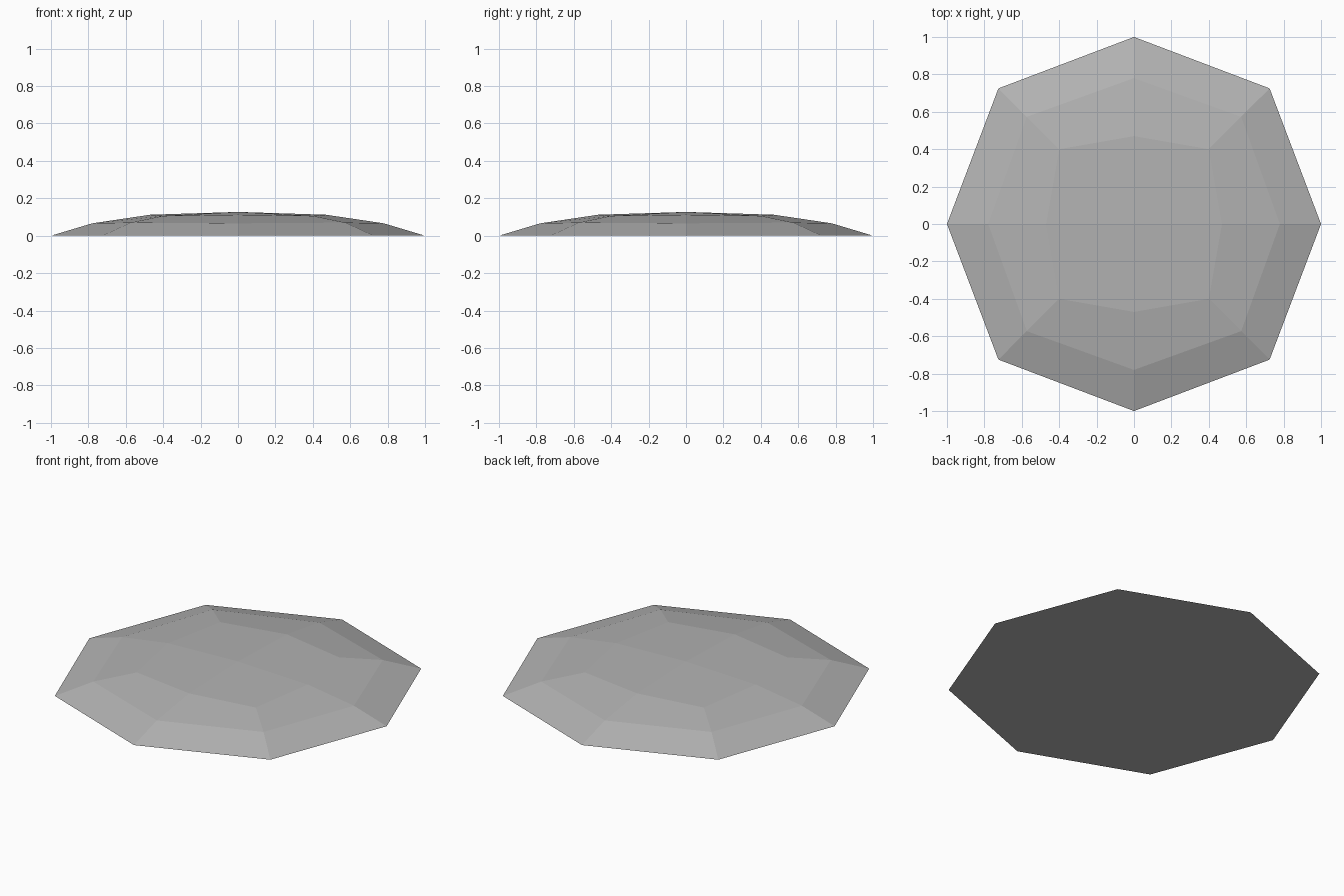
import bpy, bmesh

# Remove the default cube
cube = bpy.data.objects.get("Cube")
if cube:
    bpy.data.objects.remove(cube, do_unlink=True)

# Single matte grey
grey = bpy.data.materials.new("grey")
grey.use_nodes = True
colour = (0.45, 0.45, 0.45, 1)
grey.diffuse_color = colour
grey.node_tree.nodes["Principled BSDF"].inputs["Base Color"].default_value = colour

# Octagonal rings: reach along the axes, reach at the corners, axis height, corner height
RINGS = [(1.0, 0.725, 0.0, 0.0),
         (0.78, 0.573, 0.066, 0.07),
         (0.47, 0.40, 0.112, 0.106)]
DIRECTIONS = [(1, 0), (1, 1), (0, 1), (-1, 1), (-1, 0), (-1, -1), (0, -1), (1, -1)]

bm = bmesh.new()


def add_ring(axis, corner, axis_z, corner_z):
    ring = []
    for dx, dy in DIRECTIONS:
        diagonal = dx and dy
        r, z = (corner, corner_z) if diagonal else (axis, axis_z)
        ring.append(bm.verts.new((dx * r, dy * r, z)))
    return ring


rings = [add_ring(*r) for r in RINGS]

# Sloping bands between the rings
for low, high in zip(rings, rings[1:]):
    for i in range(8):
        j = (i + 1) % 8
        bm.faces.new((low[i], low[j], high[j], high[i]))

# Four-panel crown and flat underside
peak = bm.verts.new((0, 0, 0.127))
top = rings[-1]
for i in range(0, 8, 2):
    bm.faces.new((peak, top[i], top[i + 1], top[(i + 2) % 8]))
bm.faces.new(rings[0][::-1])

mesh = bpy.data.meshes.new("shallow_dome")
bm.normal_update()
bm.to_mesh(mesh)
bm.free()
mesh.materials.append(grey)
dome = bpy.data.objects.new("shallow_dome", mesh)
bpy.context.collection.objects.link(dome)
